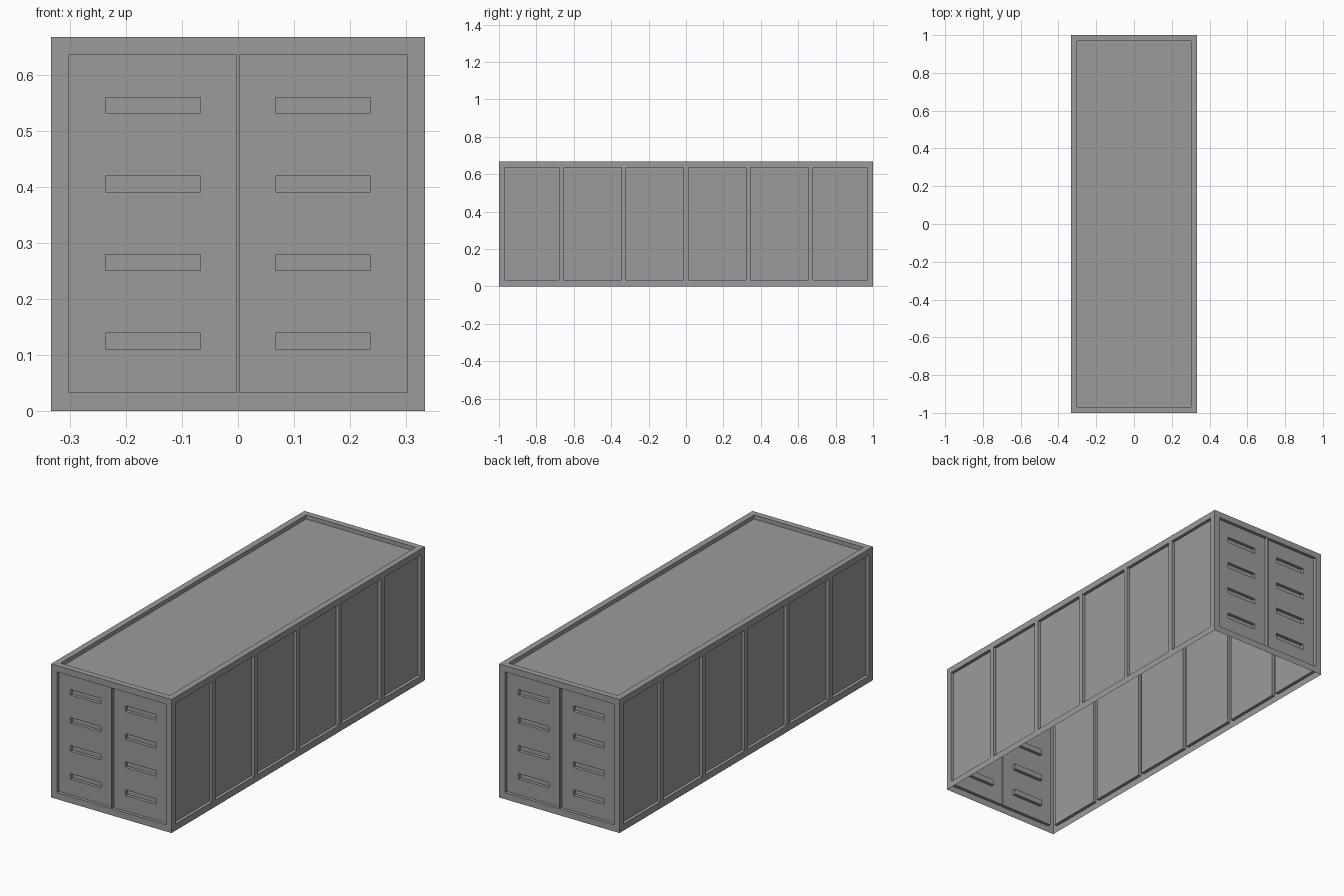
import bpy, bmesh
from mathutils import Vector

if "Cube" in bpy.data.objects:
    bpy.data.objects.remove(bpy.data.objects["Cube"])

W, L, H = 0.333, 1.0, 0.667      # half width, half length, height
RIM = 0.031                      # frame width
DEPTH = 0.016                    # panel recess

grey = bpy.data.materials.new("container grey")
grey.diffuse_color = (0.33, 0.33, 0.33, 1)
grey.use_nodes = True
grey.node_tree.nodes["Principled BSDF"].inputs["Base Color"].default_value = grey.diffuse_color


def wall(name, origin, u, v, us, vs, depth):
    """Sheet cut into a grid; each cell is sunk by depth(u, v), with step walls."""
    origin, u, v = Vector(origin), Vector(u), Vector(v)
    n = u.cross(v)
    bm = bmesh.new()

    def quad(*pts):
        bm.faces.new([bm.verts.new(origin + u * a + v * b - n * d) for a, b, d in pts])

    nu, nv = len(us) - 1, len(vs) - 1
    d = [[depth((us[i] + us[i + 1]) / 2, (vs[j] + vs[j + 1]) / 2)
          for j in range(nv)] for i in range(nu)]
    for i in range(nu):
        for j in range(nv):
            a, b, c, e, k = us[i], us[i + 1], vs[j], vs[j + 1], d[i][j]
            quad((a, c, k), (b, c, k), (b, e, k), (a, e, k))
            if i + 1 < nu and d[i + 1][j] != k:
                m = d[i + 1][j]
                quad((b, c, m), (b, e, m), (b, e, k), (b, c, k))
            if j + 1 < nv and d[i][j + 1] != k:
                m = d[i][j + 1]
                quad((a, e, k), (b, e, k), (b, e, m), (a, e, m))
    bmesh.ops.remove_doubles(bm, verts=bm.verts, dist=1e-5)
    me = bpy.data.meshes.new(name)
    bm.to_mesh(me)
    bm.free()
    me.materials.append(grey)
    ob = bpy.data.objects.new(name, me)
    bpy.context.collection.objects.link(ob)


def inside(x, spans):
    return any(a < x < b for a, b in spans)


def cuts(*groups):
    return sorted({x for g in groups for span in g for x in span})


z_panel = [(RIM + 0.002, H - RIM)]

# Door ends: two sunk doors with four slots each
door_x = [(-0.301, -0.003), (0.003, 0.301)]
slot_x = [(-0.236, -0.067), (0.067, 0.236)]
slot_z = [(z - 0.014, z + 0.014) for z in (0.125, 0.265, 0.405, 0.545)]


def door_depth(x, z):
    if inside(x, slot_x) and inside(z, slot_z):
        return 2 * DEPTH
    return DEPTH if inside(x, door_x) and inside(z, z_panel) else 0


# Long sides: six sunk panels between ribs
edges = [-L + i * L / 3 for i in range(7)]
side_y = [(edges[i] + (RIM if i == 0 else 0.0125),
           edges[i + 1] - (RIM if i == 5 else 0.0125)) for i in range(6)]


def side_depth(y, z):
    return DEPTH if inside(y, side_y) and inside(z, z_panel) else 0


for s, end, side in ((1, "front_doors", "right_side"), (-1, "back_doors", "left_side")):
    wall(end, (0, -L * s, 0), (s, 0, 0), (0, 0, 1),
         cuts([(-W, W)], door_x, slot_x), cuts([(0, H)], z_panel, slot_z), door_depth)
    wall(side, (W * s, 0, 0), (0, s, 0), (0, 0, 1),
         cuts([(-L, L)], side_y), cuts([(0, H)], z_panel), side_depth)

# Roof: one sunk panel (the underside is open)
roof_x, roof_y = [(-W + RIM, W - RIM)], [(-L + RIM, L - RIM)]
wall("roof", (0, 0, H), (1, 0, 0), (0, 1, 0),
     cuts([(-W, W)], roof_x), cuts([(-L, L)], roof_y),
     lambda x, y: 0.02 if inside(x, roof_x) and inside(y, roof_y) else 0)
